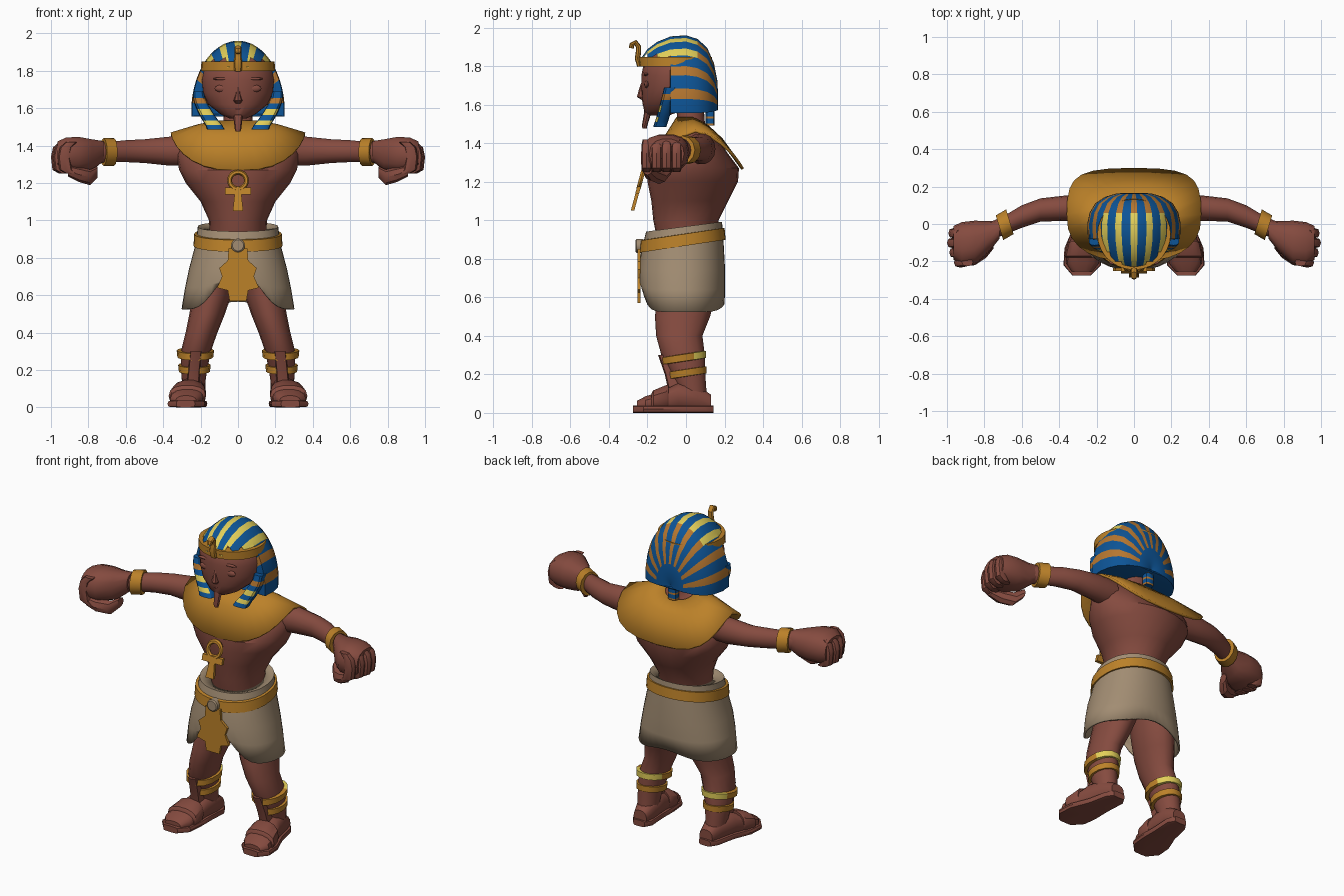
import bpy, bmesh, math
from mathutils import Vector

if "Cube" in bpy.data.objects:
    bpy.data.objects.remove(bpy.data.objects["Cube"])


def material(name, rgb):
    m = bpy.data.materials.new(name)
    m.diffuse_color = (*rgb, 1)
    m.use_nodes = True
    m.node_tree.nodes["Principled BSDF"].inputs["Base Color"].default_value = m.diffuse_color
    return m


SKIN = material("brown skin", (0.235, 0.07, 0.05))
GOLD = material("gold", (0.50, 0.22, 0.022))
ORANGE = material("orange stripe", (0.47, 0.185, 0.03))
BLUE = material("blue cloth", (0.004, 0.09, 0.31))
YELLOW = material("yellow stripe", (0.76, 0.62, 0.10))
LINEN = material("linen", (0.36, 0.265, 0.17))
LIP = material("dark lips", (0.13, 0.03, 0.025))


def finish(name, bm, mats, mirror=False, solid=0):
    bmesh.ops.recalc_face_normals(bm, faces=bm.faces)
    me = bpy.data.meshes.new(name)
    bm.to_mesh(me)
    bm.free()
    ob = bpy.data.objects.new(name, me)
    bpy.context.collection.objects.link(ob)
    for m in mats:
        me.materials.append(m)
    if solid:
        ob.modifiers.new("thickness", "SOLIDIFY").thickness = solid
    if mirror:
        ob.modifiers.new("mirror", "MIRROR")
    return ob


def skin_rows(bm, rows, count=1, cap=True):
    for i, (r, q) in enumerate(zip(rows, rows[1:])):
        for k in range(len(r)):
            j = (k + 1) % len(r)
            bm.faces.new((r[k], r[j], q[j], q[k])).material_index = i % count
    if cap:
        bm.faces.new(rows[0])
        bm.faces.new(rows[-1])


def loft(name, mats, rings, axis="z", n=20, p=2.0, cap=True, shift=None, mirror=False, solid=0):
    """Skin (super)elliptical rings (t, c1, c2, r1, r2) placed along an axis."""
    bm = bmesh.new()
    rows = []
    for i, (t, c1, c2, r1, r2) in enumerate(rings):
        rows.append([])
        for k in range(n):
            c, s = math.cos(2 * math.pi * k / n), math.sin(2 * math.pi * k / n)
            a = c1 + r1 * math.copysign(abs(c) ** (2 / p), c)
            b = c2 + r2 * math.copysign(abs(s) ** (2 / p), s)
            co = Vector({"z": (a, b, t), "x": (t, a, b), "y": (a, t, b)}[axis])
            rows[-1].append(bm.verts.new(co + Vector(shift(i, co, s)) if shift else co))
    skin_rows(bm, rows, len(mats), cap)
    return finish(name, bm, mats, mirror, solid)


def plate(name, mat, half, y0, y1, lean=0.0, ztop=0.0):
    """Extruded symmetric outline from half-profile points (x, z)."""
    pts = half + [(-x, z) for x, z in reversed(half)]
    bm = bmesh.new()
    skin_rows(bm, [[bm.verts.new((x, y - (ztop - z) * lean, z)) for x, z in pts] for y in (y0, y1)])
    return finish(name, bm, [mat])


def ball(name, mat, loc, size, mirror=False):
    bm = bmesh.new()
    bmesh.ops.create_uvsphere(bm, u_segments=12, v_segments=8, radius=1)
    for v in bm.verts:
        v.co = Vector(loc) + Vector(a * b for a, b in zip(v.co, size))
    return finish(name, bm, [mat], mirror)


# torso and neck
loft("torso", [SKIN], [
    (0.90, 0, 0, .15, .15), (1.0, 0, 0, .155, .17), (1.1, 0, .02, .20, .20),
    (1.2, 0, .035, .28, .235), (1.27, 0, .04, .315, .235), (1.35, 0, .045, .33, .17),
    (1.42, 0, .04, .30, .125), (1.48, 0, .03, .18, .07), (1.52, 0, .025, .08, .072),
    (1.62, 0, .02, .07, .07)], n=24)
# broad collar, dipping at chest and back, squarer behind
loft("collar", [GOLD], [
    (1.535, 0, .035, .10, .085), (1.515, 0, .04, .21, .15), (1.47, 0, .05, .36, .25)],
    n=28, p=2.5, cap=False, solid=.015, shift=lambda i, co, s: (
        co.x * .22 * max(0, s) ** 2 * (i == 2), .03 * max(0, s * (1 - s * s)) * (i == 2),
        -(0, .075, .2)[i] * abs(s) ** 1.3 - (.045, .015, 0)[i] * max(0, s)))
# arms with bracelets
loft("arm", [SKIN], [
    (.24, .07, 1.37, .08, .08), (.36, .085, 1.37, .068, .08), (.5, .075, 1.37, .062, .065),
    (.6, .04, 1.37, .06, .06), (.7, -.01, 1.365, .05, .055), (.77, -.04, 1.36, .05, .06)],
    axis="x", n=14, mirror=True)
loft("bracelet", [GOLD], [
    (.66, .012, 1.365, .05, .055), (.66, .012, 1.365, .066, .074),
    (.725, -.02, 1.365, .066, .074), (.725, -.02, 1.365, .05, .055)],
    axis="x", n=12, mirror=True, shift=lambda i, co, s: (.3 * co.y, 0, 0))
# fists
loft("fist", [SKIN], [
    (.72, -.03, 1.37, .05, .055), (.78, -.07, 1.35, .085, .085), (.85, -.1, 1.35, .118, .098),
    (.92, -.11, 1.35, .12, .095), (.965, -.1, 1.345, .09, .078)], axis="x", n=14, p=2.4, mirror=True)
for k in range(4):
    y, x = -.205 + .052 * k, .93 + (.0, .025, .037, .03)[k]
    loft("finger", [SKIN], [
        (1.25, x - .04, y, .03, .02), (1.27, x - .01, y, .035, .027), (1.34, x, y, .033, .028),
        (1.39, x - .01, y, .032, .026), (1.42, x - .04, y, .03, .02)], n=8, p=2.6, mirror=True)
loft("thumb", [SKIN], [
    (.75, -.10, 1.26, .03, .03), (.79, -.14, 1.23, .04, .042), (.85, -.18, 1.245, .04, .04),
    (.91, -.2, 1.265, .025, .03)], axis="x", n=8, mirror=True)
# legs
loft("leg", [SKIN], [
    (.05, .235, .04, .06, .07), (.13, .237, .03, .062, .075), (.2, .235, .01, .07, .09),
    (.3, .225, -.015, .08, .113), (.4, .195, -.035, .085, .12), (.5, .165, -.018, .095, .143),
    (.6, .14, 0, .105, .15), (.8, .105, 0, .10, .14)], n=16, mirror=True)
# sandalled feet
loft("foot", [SKIN], [
    (.13, .23, .05, .045, .045), (.06, .235, .075, .065, .07), (-.04, .25, .08, .075, .075),
    (-.13, .268, .058, .088, .055), (-.21, .275, .045, .088, .042), (-.255, .278, .035, .055, .028)],
    axis="y", n=14, p=2.4, mirror=True)
loft("sole", [SKIN], [
    (.142, .23, .019, .04, .019), (.1, .232, .019, .068, .019), (-.02, .248, .019, .078, .019),
    (-.13, .27, .019, .102, .019), (-.22, .277, .019, .1, .019), (-.275, .28, .019, .05, .019)],
    axis="y", n=12, p=5, mirror=True)
loft("foot_strap", [SKIN], [
    (-.09, .26, .077, .084, .07), (-.10, .262, .075, .092, .072), (-.17, .271, .06, .1, .058),
    (-.18, .272, .052, .092, .05)], axis="y", n=14, p=2.4, mirror=True)
loft("ankle_strap", [SKIN], [
    (.13, .24, -.045, .034, .05), (.2, .235, -.07, .032, .04), (.30, .225, -.1, .032, .045)],
    n=8, p=4, mirror=True)
# anklets, higher at the back; the upper one is paler behind
for z, cx, cy, rx, ry in ((.288, .228, -.01, .1, .117), (.208, .233, .008, .087, .1)):
    ob = loft("anklet", [GOLD], [
        (z - .02, cx, cy, rx - .02, ry - .02), (z - .018, cx, cy, rx - .004, ry),
        (z + .018, cx, cy, rx, ry), (z + .02, cx, cy, rx - .02, ry - .02)],
        n=14, mirror=True, shift=lambda i, co, s: (0, 0, .15 * co.y))
    ob.data.materials.append(YELLOW)
    for f in ob.data.polygons:
        f.material_index = int(f.center.y > .045 and f.center.z > .27)
# kilt with tilted waist and parted front hem
loft("kilt", [LINEN], [
    (.95, 0, 0, .15, .15), (.968, 0, -.01, .215, .197), (.88, 0, -.018, .226, .212),
    (.74, 0, -.023, .262, .226), (.64, 0, -.023, .283, .226), (.525, 0, -.02, .302, .22)],
    n=40, p=2.15, cap=False, solid=.012, shift=lambda i, co, s: (
        0, 0, .13 * co.y if i < 3 else (0, .25, 1)[i - 3] * (.2 * max(0, -s) ** 8 + .04 * max(0, s) ** 8)))
# belt, buckle and apron
loft("belt", [GOLD], [
    (.87, 0, -.018, .215, .20), (.868, 0, -.018, .238, .224), (.93, 0, -.018, .234, .218),
    (.932, 0, -.018, .21, .19)], n=32, p=2.15, cap=False, shift=lambda i, co, s: (0, 0, .15 * co.y))
loft("buckle", [LINEN], [
    (-.262, 0, .866, .03, .03), (-.256, 0, .866, .037, .037), (-.22, 0, .866, .037, .037)],
    axis="y", n=16)
plate("apron", GOLD, [(.05, .85), (.055, .785), (.1, .745), (.085, .70), (.112, .64),
                      (.055, .625), (.045, .57)], -.252, -.236)
# looped cross hanging on the chest
LEAN, ZT, YT = .27, 1.27, -.218
plate("pendant_bar", GOLD, [(.07, 1.175), (.07, 1.139)], YT - .01, YT + .01, LEAN, ZT)
plate("pendant_stem", GOLD, [(.014, 1.18), (.028, 1.05)], YT - .009, YT + .009, LEAN, ZT)
bpy.ops.mesh.primitive_torus_add(major_segments=20, minor_segments=6, major_radius=.045, minor_radius=.013)
loop = bpy.context.object
loop.name = "pendant_loop"
loop.data.materials.append(GOLD)
for v in loop.data.vertices:
    h = 1.213 + v.co.y
    v.co = (v.co.x, YT - v.co.z - (ZT - h) * LEAN, h)
# head and face
loft("head", [SKIN], [
    (1.545, 0, -.14, .045, .055), (1.565, 0, -.125, .09, .092), (1.62, 0, -.085, .16, .143),
    (1.68, 0, -.055, .19, .177), (1.75, 0, -.05, .197, .182), (1.81, 0, -.05, .185, .17),
    (1.88, 0, -.05, .12, .11)], n=24)
loft("nose", [SKIN], [
    (1.625, 0, -.215, .02, .015), (1.64, 0, -.225, .024, .03), (1.68, 0, -.222, .012, .022),
    (1.72, 0, -.218, .01, .012)], n=8)
ball("eye", SKIN, (.085, -.203, 1.705), (.04, .014, .02), True)
ball("brow", SKIN, (.085, -.207, 1.757), (.05, .012, .008), True)
ball("lips", LIP, (0, -.214, 1.598), (.024, .011, .008))
loft("beard", [SKIN], [
    (1.475, 0, -.215, .013, .011), (1.49, 0, -.215, .018, .014), (1.575, 0, -.195, .027, .02)], n=8)
# headcloth: meridian stripes running from the forehead to the tail, with a front rim
YS = [-.24, -.2, -.15, -.08, 0, .06, .11, .145, .163, .167, .155]
SC = [.66, .81, .91, .985, 1, .95, .83, .62, .38, .15, .02]
N = 38  # two strips per stripe, blue ones wider
bm = bmesh.new()
grid = []
for i in range(N + 1):
    a = math.radians(93 * (2 * i / N - 1) + (0.7, 0, -0.7, 0)[(i + 2) % 4])
    grid.append([bm.verts.new((.25 * s * math.sin(a), y, 1.58 + .38 * s * math.cos(a)))
                 for y, s in zip([-.085] + YS, [.78] + SC)])
for i in range(N):
    for j in range(len(YS)):
        k = 4 if j == 0 else j + 1
        q = (grid[i][j], grid[i + 1][j], grid[i + 1][k], grid[i][k])
        c = sum((v.co for v in q), Vector()) / 4
        if (c.y > -.08 or c.z > 1.845) if j else c.z < 1.84:
            f = bm.faces.new(q)
            if i // 2 % 2 and j < 9:
                f.material_index = 1 if c.y < .03 and c.z > 1.81 else 2
for j in range(4, len(YS)):
    bm.faces.new((grid[0][j], grid[N][j], grid[N][j + 1], grid[0][j + 1]))
bmesh.ops.delete(bm, geom=[v for v in bm.verts if not v.link_faces], context="VERTS")
finish("headcloth", bm, [BLUE, YELLOW, ORANGE])
# side lappets (striped on the front) and back tail
path = [(.212, 1.69), (.208, 1.655), (.198, 1.625), (.183, 1.595), (.166, 1.563),
        (.148, 1.535), (.13, 1.51), (.118, 1.485)]
ob = loft("lappet", [BLUE, ORANGE, BLUE, YELLOW, BLUE, YELLOW, BLUE], [
    (z, x, -.08 - .008 * k, .03 + .0025 * k, .034) for k, (x, z) in enumerate(path)],
    n=12, p=3, mirror=True)
for f in ob.data.polygons:
    if f.material_index in (3, 5) and f.normal.y > -.3 or len(f.vertices) > 4:
        f.material_index = 0
loft("tail", [BLUE, ORANGE], [(1.6 - .018 * k - .007 * (k % 2), 0, .125, .03, .024) for k in range(7)],
     n=10, p=3)
# brow band and rearing snake ornament
loft("brow_band", [GOLD], [(1.798, 0, -.055, .198, .188), (1.848, 0, -.055, .196, .190)], n=28)
snake = [(-.24, 1.80, .02), (-.252, 1.84, .022), (-.247, 1.87, .02), (-.246, 1.90, .018),
         (-.262, 1.923, .019), (-.28, 1.912, .02), (-.284, 1.893, .014)]
bm = bmesh.new()
rows = []
for k, (y, z, r) in enumerate(snake):
    a, b = snake[max(k - 1, 0)], snake[min(k + 1, len(snake) - 1)]
    w = Vector((0, a[1] - b[1], b[0] - a[0])).normalized() * .014
    rows.append([bm.verts.new(Vector((r * math.cos(t), y, z)) + w * math.sin(t))
                 for t in (math.pi * m / 4 for m in range(8))])
skin_rows(bm, rows)
finish("snake_ornament", bm, [GOLD])
# smooth shading with sharp edges kept
bpy.ops.object.select_all(action="SELECT")
bpy.context.view_layer.objects.active = loop
bpy.ops.object.shade_smooth_by_angle(angle=math.radians(35))
